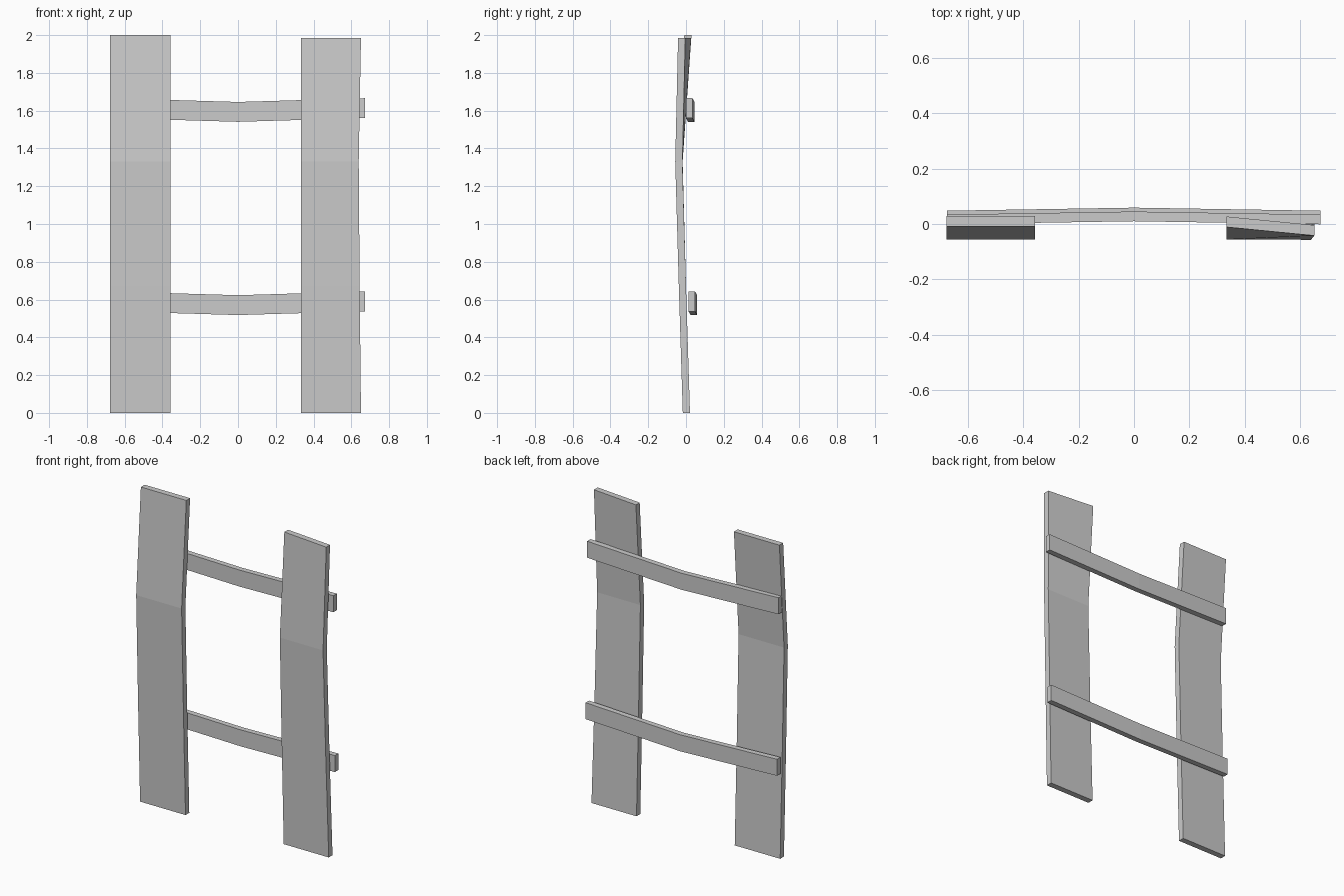
import bpy, bmesh

if "Cube" in bpy.data.objects:
    bpy.data.objects.remove(bpy.data.objects["Cube"])


def strip(name, sections):
    """Solid board lofted through four-cornered cross-sections."""
    bm = bmesh.new()
    rings = [[bm.verts.new(p) for p in s] for s in sections]
    for a, b in zip(rings, rings[1:]):
        for i in range(4):
            j = (i + 1) % 4
            bm.faces.new((a[i], a[j], b[j], b[i]))
    bm.faces.new(rings[0][::-1])
    bm.faces.new(rings[-1])
    bmesh.ops.recalc_face_normals(bm, faces=bm.faces)
    mesh = bpy.data.meshes.new(name)
    bm.to_mesh(mesh)
    bm.free()
    bpy.context.collection.objects.link(bpy.data.objects.new(name, mesh))


def plank(name, rows, thick=0.038):
    # each row: height, left x, right x, front y at left edge, front y at right edge
    strip(name, [[(x0, y0, z), (x1, y1, z), (x1, y1 + thick, z), (x0, y0 + thick, z)]
                 for z, x0, x1, y0, y1 in rows])


def rail(name, z, y):
    # sags down and bows backward at the middle
    sections = []
    for x, dz, dy in ((-0.675, 0, 0), (0, -0.02, 0.011), (0.673, 0, 0)):
        a, b, c, d = y + dy, y + dy + 0.035, z + dz, z + dz + 0.105
        sections.append([(x, a, c), (x, b, c), (x, b, d), (x, a, d)])
    strip(name, sections)


# Warped upright planks
plank("left_plank", [(0, -0.678, -0.358, -0.017, -0.017),
                     (0.67, -0.678, -0.358, -0.038, -0.038),
                     (1.33, -0.678, -0.358, -0.056, -0.056),
                     (2.0, -0.678, -0.358, -0.009, -0.009)])
plank("right_plank", [(0, 0.334, 0.651, -0.017, -0.017),
                      (0.67, 0.334, 0.644, -0.038, -0.038),
                      (1.33, 0.334, 0.639, -0.056, -0.057),
                      (1.985, 0.334, 0.651, -0.011, -0.042)])

# Cross rails behind the planks
rail("lower_rail", 0.538, 0.013)
rail("upper_rail", 1.561, -0.001)
